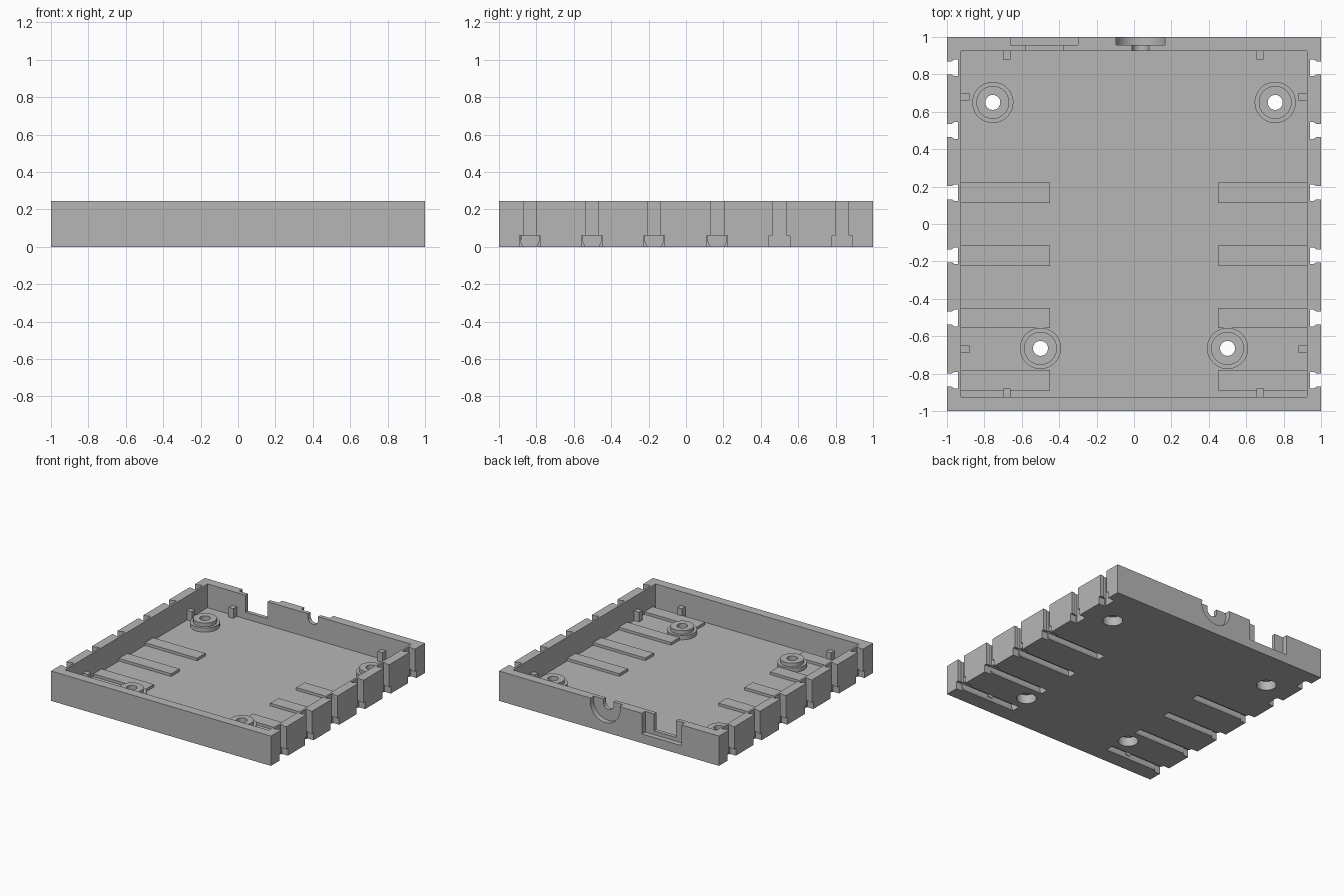
import bpy, bmesh, math
from mathutils import Matrix

cube = bpy.data.objects.get("Cube")
if cube:
    bpy.data.objects.remove(cube, do_unlink=True)

grey = bpy.data.materials.new("light_grey")
grey.use_nodes = True
grey.diffuse_color = (0.47, 0.47, 0.47, 1)
grey.node_tree.nodes["Principled BSDF"].inputs["Base Color"].default_value = grey.diffuse_color

H, WALL, FLOOR = 0.245, 0.075, 0.05
INNER = 1 - WALL
cutters = bpy.data.collections.new("cutters")
bpy.context.scene.collection.children.link(cutters)


def finish(name, bm, cutter=False):
    bmesh.ops.recalc_face_normals(bm, faces=bm.faces)
    mesh = bpy.data.meshes.new(name)
    bm.to_mesh(mesh)
    bm.free()
    mesh.materials.append(grey)
    ob = bpy.data.objects.new(name, mesh)
    (cutters if cutter else bpy.context.scene.collection).objects.link(ob)
    ob.hide_render = cutter
    return ob


def box(name, x, y, z, cutter=False):
    """Box from (low, high) ranges."""
    bm = bmesh.new()
    bmesh.ops.create_cube(bm, size=1)
    for v in bm.verts:
        v.co = [r[0] if c < 0 else r[1] for c, r in zip(v.co, (x, y, z))]
    return finish(name, bm, cutter)


def prism(name, points, vector, cutter=True):
    """Extrude a flat outline along a vector."""
    bm = bmesh.new()
    face = bm.faces.new([bm.verts.new(p) for p in points])
    new = bmesh.ops.extrude_face_region(bm, geom=[face])["geom"]
    bmesh.ops.translate(bm, vec=vector, verts=[v for v in new if isinstance(v, bmesh.types.BMVert)])
    return finish(name, bm, cutter)


def cylinder_cut(name, x, y, z, r, depth, rot=Matrix()):
    bm = bmesh.new()
    bmesh.ops.create_cone(bm, cap_ends=True, segments=48, radius1=r, radius2=r, depth=depth,
                          matrix=Matrix.Translation((x, y, z)) @ rot)
    return finish(name, bm, True)


def span(c, half):
    return (c - half, c + half)


# Tray with the cavity
tray = box("tray", (-1, 1), (-1, 1), (0, H))
box("cavity_cut", (-INNER, INNER), (-INNER, INNER), (FLOOR, 1), True)

# Raised covers over the bottom grooves, and wall clip slots
slot_ys = [-0.835, -0.503, -0.17, 0.167, 0.5, 0.835]
for s in (-1, 1):
    for i, y in enumerate(slot_ys):
        outline = [(1.1, .035), (.975, .035), (.96, .045), (.94, .045)]
        outline += [(x, -w) for x, w in reversed(outline)]
        prism("clip_slot_cut", [(s * x, y + w, -.1) for x, w in outline], (0, 0, 1))
        box("clip_foot_cut", sorted((s * .945, s * 1.1)), span(y, .055), (-.1, .06), True)
        if i < 4:
            box("groove_cover", sorted((s * .45, s * (INNER + .01))), span(y, .054),
                (FLOOR + .011, FLOOR + .022))
            for e in (-1, 1):
                box("cover_side", sorted((s * .45, s * (INNER + .01))),
                    sorted((y + e * .054, y + e * .05)), (FLOOR - .005, FLOOR + .022))
            box("cover_end", sorted((s * .45, s * .46)), span(y, .054), (FLOOR - .005, FLOOR + .022))
            groove = [(.03, -.01), (.05, .03), (.05, FLOOR + .02)]
            groove += [(-w, z) for w, z in reversed(groove)]
            prism("groove_cut", [(s * .46, y + w, z) for w, z in groove], (s * .5, 0, 0))

# Rectangular and round openings in the back wall
box("port_recess_cut", (-.66, -.30), (.957, 1.1), (.075, 1), True)
box("port_slot_cut", (-.58, -.38), (.9, 1.1), (.105, 1), True)
turn = Matrix.Rotation(math.pi / 2, 4, 'X')
cylinder_cut("round_recess_cut", .035, 1.057, .215, .135, .2, turn)
cylinder_cut("cable_hole_cut", .035, 1.0, .215, .045, .24, turn)
box("cable_slot_cut", (-.01, .08), (.9, 1.1), (.215, 1), True)

# Stepped screw bosses with a counterbore below
bosses = [(-.755, .65), (.755, .65), (-.5, -.665), (.5, -.665)]
for bx, by in bosses:
    cylinder_cut("counterbore_cut", bx, by, 0, .075, .2)
    profile = [(.075, .045), (.11, .045), (.11, .085), (.088, .085), (.088, .115),
               (.04, .115), (.04, .075), (.075, .075)]
    bm = bmesh.new()
    vs = [bm.verts.new((r, 0, z)) for r, z in profile]
    edges = [bm.edges.new((a, b)) for a, b in zip(vs, vs[1:] + vs[:1])]
    bmesh.ops.spin(bm, geom=vs + edges, cent=(0, 0, 0), axis=(0, 0, 1), angle=math.tau,
                   steps=48, use_duplicate=False)
    bmesh.ops.remove_doubles(bm, verts=bm.verts, dist=1e-4)
    bmesh.ops.translate(bm, vec=(bx, by, 0), verts=bm.verts)
    boss = finish("screw_boss", bm)
    bpy.ops.object.select_all(action='DESELECT')
    boss.select_set(True)
    bpy.context.view_layer.objects.active = boss
    bpy.ops.object.shade_smooth_by_angle(angle=math.radians(30))

# Small support tabs along the inner walls
for s in (-1, 1):
    for x in (-.68, .675):
        box("support_tab", span(x, .021), sorted((s * .88, s * (INNER + .005))), (FLOOR - .01, .13))
    for y in (-.67, .68):
        box("support_tab", sorted((s * .88, s * (INNER + .005))), span(y, .021), (FLOOR - .01, .13))

# Cut the tray and drop the cutters
mod = tray.modifiers.new("cuts", 'BOOLEAN')
mod.operand_type = 'COLLECTION'
mod.collection = cutters
mod.operation = 'DIFFERENCE'
mod.solver = 'EXACT'
mod.use_self = True
bpy.ops.object.select_all(action='DESELECT')
tray.select_set(True)
bpy.context.view_layer.objects.active = tray
bpy.ops.object.modifier_apply(modifier=mod.name)
for ob in list(cutters.objects):
    bpy.data.objects.remove(ob, do_unlink=True)
bpy.data.collections.remove(cutters)
bpy.ops.object.shade_smooth_by_angle(angle=math.radians(20))
